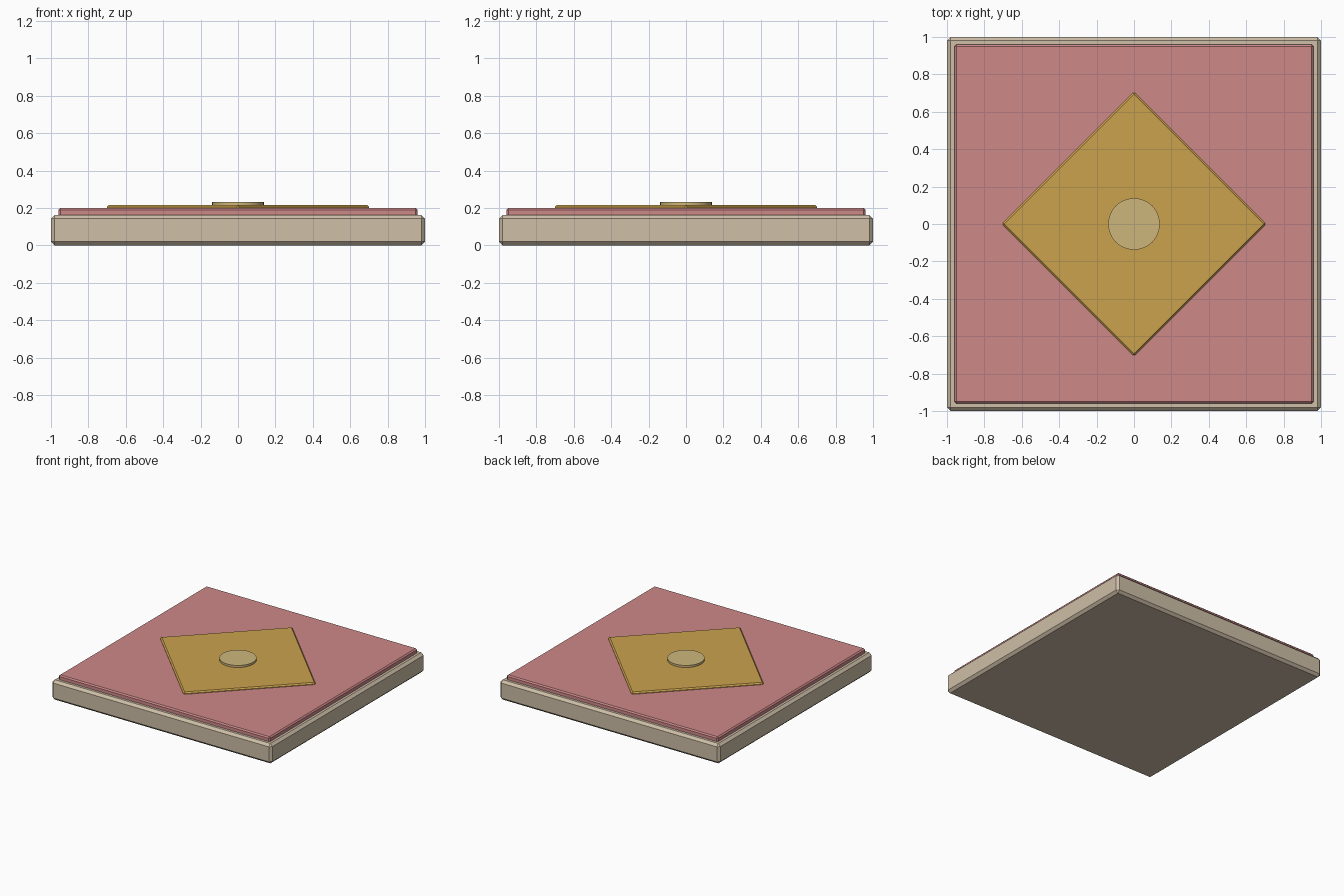
import bpy
from math import radians

cube = bpy.data.objects.get("Cube")
if cube:
    bpy.data.objects.remove(cube, do_unlink=True)


def make_material(name, rgb):
    mat = bpy.data.materials.new(name)
    mat.use_nodes = True
    color = (*rgb, 1)
    mat.diffuse_color = color
    mat.node_tree.nodes["Principled BSDF"].inputs["Base Color"].default_value = color
    return mat


def slab(name, side, bottom, top, chamfer, mat, turn=0):
    """Square slab with a single flat chamfer on every edge."""
    bpy.ops.mesh.primitive_cube_add(size=1, location=(0, 0, (bottom + top) / 2))
    obj = bpy.context.object
    obj.name = name
    obj.scale = (side, side, top - bottom)
    obj.rotation_euler.z = radians(turn)
    bpy.ops.object.transform_apply(location=False, rotation=True, scale=True)
    bevel = obj.modifiers.new("chamfer", "BEVEL")
    bevel.width = chamfer
    bevel.segments = 1
    obj.data.materials.append(mat)
    return obj


stone = make_material("warm stone", (0.62, 0.52, 0.39))
rose = make_material("dusty rose", (0.62, 0.25, 0.25))
gold = make_material("ochre gold", (0.60, 0.36, 0.075))
brass = make_material("pale brass", (0.61, 0.47, 0.20))

# Stacked floor tile: stone base, rose panel, gold diamond
slab("stone_base", 2.0, 0, 0.163, 0.02, stone)
slab("rose_panel", 1.92, 0.15, 0.2, 0.01, rose)
slab("gold_diamond", 1.0, 0.185, 0.215, 0.01, gold, turn=45)

# Round centre stud
bpy.ops.mesh.primitive_cylinder_add(vertices=48, radius=0.138, depth=0.03,
                                    location=(0, 0, 0.217))
stud = bpy.context.object
stud.name = "centre_stud"
stud.data.materials.append(brass)
bpy.ops.object.shade_smooth_by_angle(angle=radians(30))
